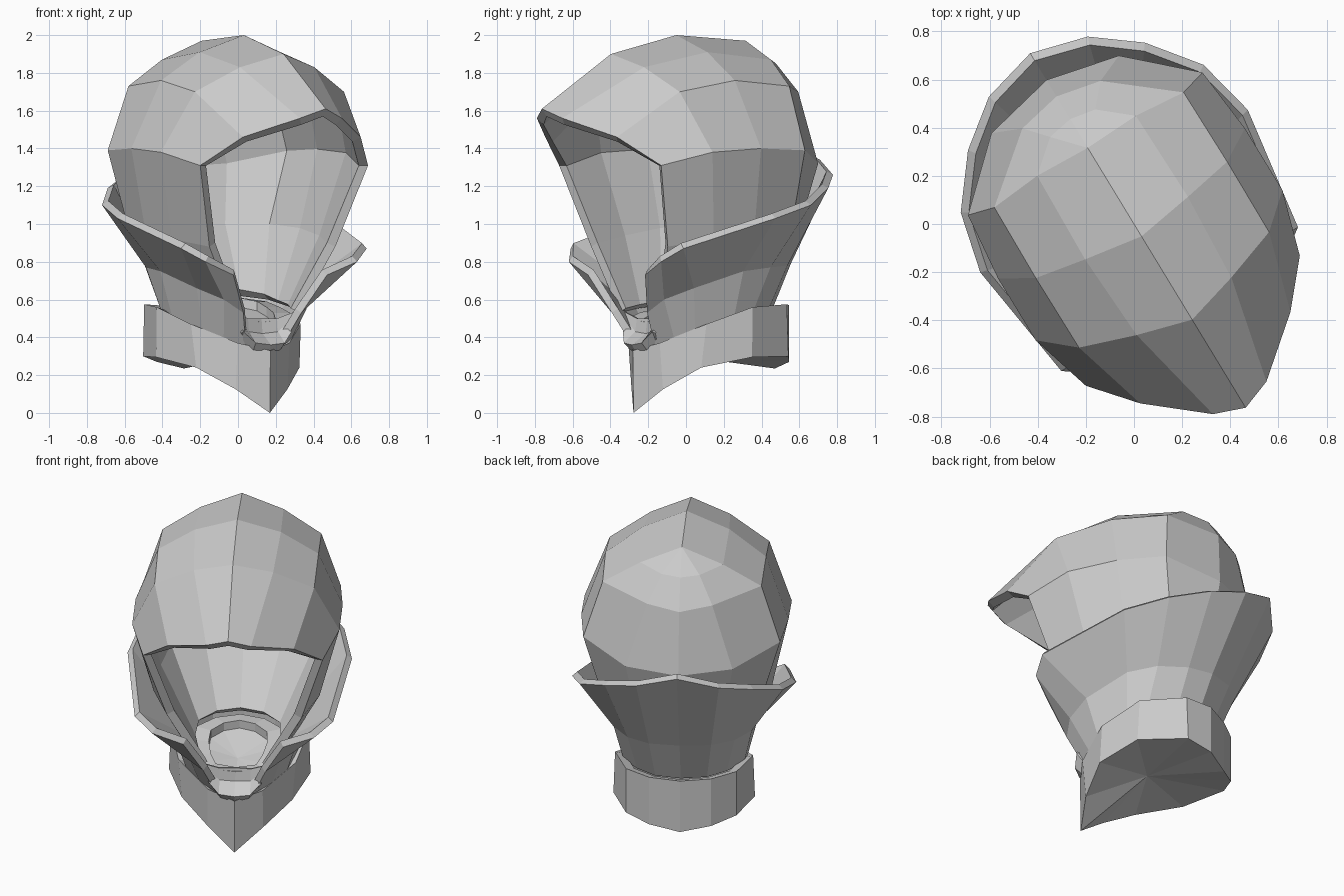
import bpy, bmesh, math
from mathutils import Vector

TURN = math.radians(31.3)   # the whole head is turned toward +x


def loft(name, rails, thick=0, axis=(0, 0.1)):
    """Skin a grid of half-side rails (side, forward, up), mirror it, optionally thicken inward."""
    bm = bmesh.new()
    for s in (1, -1):
        grid = [[bm.verts.new((s * u, -f, z)) for u, f, z in rail] for rail in rails]
        for a, b in zip(grid, grid[1:]):
            for i in range(len(a) - 1):
                bm.faces.new((a[i], a[i + 1], b[i + 1], b[i]))
    bmesh.ops.remove_doubles(bm, verts=bm.verts, dist=0.002)
    bmesh.ops.dissolve_degenerate(bm, edges=bm.edges, dist=0.001)
    bmesh.ops.recalc_face_normals(bm, faces=bm.faces)
    mid = Vector((axis[0], axis[1], sum(v.co.z for v in bm.verts) / len(bm.verts)))
    if sum(f.normal.dot(f.calc_center_median() - mid) * f.calc_area() for f in bm.faces) < 0:
        bmesh.ops.reverse_faces(bm, faces=bm.faces)
    me = bpy.data.meshes.new(name)
    bm.to_mesh(me)
    bm.free()
    ob = bpy.data.objects.new(name, me)
    bpy.context.collection.objects.link(ob)
    ob.rotation_euler.z = TURN
    if thick:
        m = ob.modifiers.new("thickness", 'SOLIDIFY')
        m.thickness = thick
        m.offset = -1
    return ob


# Hollow hood: rails run front to back, from the ridge down to the neck
loft("hood", [
    [(0, .893, 1.61), (0, .465, 1.90), (0, .06, 2.0), (0, -.37, 1.97), (0, -.37, 1.97), (0, -.37, 1.97)],
    [(.13, .845, 1.56), (.23, .40, 1.83), (.25, .02, 1.91), (.24, -.38, 1.87), (.11, -.49, 1.85), (0, -.51, 1.84)],
    [(.365, .65, 1.46), (.462, .32, 1.70), (.465, -.02, 1.76), (.46, -.36, 1.73), (.19, -.58, 1.70), (0, -.62, 1.67)],
    [(.52, .47, 1.31), (.60, .20, 1.38), (.60, -.10, 1.40), (.57, -.39, 1.39), (.31, -.63, 1.32), (0, -.70, 1.30)],
    [(.39, .35, .88), (.48, .12, .92), (.50, -.12, .96), (.45, -.38, .98), (.25, -.55, .98), (0, -.60, .98)],
    [(.20, .29, .53), (.26, .16, .55), (.29, .0, .57), (.27, -.14, .60), (.15, -.24, .62), (0, -.27, .63)],
], thick=.05)

# Flared collar: rails run from the back centre round to the open front
loft("collar", [
    [(0, -.83, 1.34), (.24, -.765, 1.26), (.43, -.62, 1.19), (.59, -.415, 1.10), (.65, -.16, 1.03),
     (.575, .365, .87), (.47, .44, .80), (.29, .43, .73)],
    [(0, -.58, .80), (.18, -.54, .79), (.31, -.44, .78), (.40, -.28, .77), (.42, -.10, .75),
     (.36, .17, .66), (.27, .30, .60), (.18, .35, .53)],
    [(0, -.47, .54), (.15, -.44, .54), (.26, -.35, .54), (.35, -.20, .53), (.36, -.08, .51),
     (.29, .12, .43), (.21, .20, .39), (.11, .26, .35)],
], thick=.04)

# Neck band with pointed bib: underside, lower edge, upper edge, inner lip
rim = [(0, -.55, .56), (.18, -.53, .57), (.32, -.43, .575), (.40, -.17, .56), (.34, .08, .47), (.16, .26, .37), (0, .33, .33)]
base = [(0, -.55, .235), (.18, -.53, .27), (.32, -.44, .30), (.41, -.16, .295), (.32, .10, .24), (.16, .24, .125), (0, .325, 0)]
lip = [(u * .86, -.08 + (f + .08) * .86, z - .02) for u, f, z in rim]
loft("neck_band", [[(0, -.08, .29)] * 7, base, rim, lip])

# Chin guard bridging the collar ends
loft("chin_guard", [
    [(0, .29, .29), (.08, .28, .32), (.12, .25, .36)],
    [(0, .335, .36), (.09, .33, .37), (.15, .30, .43)],
    [(0, .25, .42), (.09, .26, .43), (.16, .27, .49)],
    [(0, .24, .50), (.09, .25, .50), (.20, .27, .54)],
], thick=.02)

# Floor of the hollow, seen as a shallow cup inside the neck
cup = [(0, -.24, .62), (.14, -.21, .61), (.25, -.12, .59), (.26, .0, .56), (.23, .15, .53), (.18, .25, .50), (0, .25, .48)]
inner = [(u * .65, .04 + (f - .04) * .7, z) for u, f, z in cup]
loft("neck_floor", [cup, inner, [(u, f, z - .05) for u, f, z in inner], [(0, .04, .47)] * 7])
